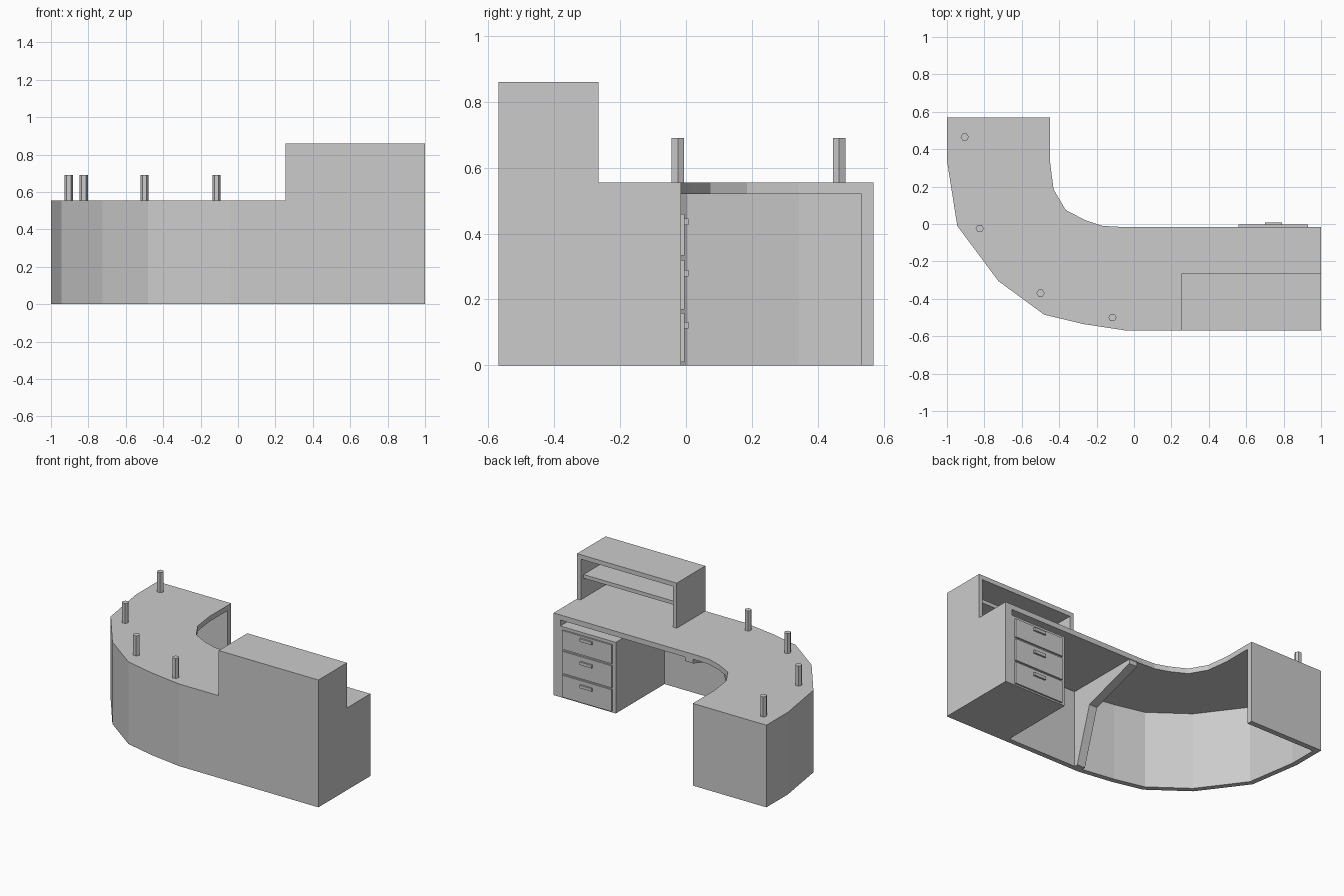
import bpy, bmesh, math
from mathutils import Vector

if "Cube" in bpy.data.objects:
    bpy.data.objects.remove(bpy.data.objects["Cube"])

OUTER = [(-1, .57), (-1, .34), (-.945, -.01), (-.725, -.305), (-.48, -.485),
         (-.27, -.535), (-.04, -.57), (1, -.57)]
INNER = [(1, -.015), (-.08, -.015), (-.17, -.01), (-.26, .02), (-.365, .075),
         (-.43, .185), (-.45, .34), (-.45, .57)]


def prism(name, pts, offset):
    """Extrude a closed 3D polygon along offset."""
    bm = bmesh.new()
    face = bm.faces.new([bm.verts.new(p) for p in pts])
    ext = bmesh.ops.extrude_face_region(bm, geom=[face], use_keep_orig=True)
    verts = [g for g in ext['geom'] if isinstance(g, bmesh.types.BMVert)]
    bmesh.ops.translate(bm, verts=verts, vec=offset)
    bmesh.ops.recalc_face_normals(bm, faces=bm.faces)
    mesh = bpy.data.meshes.new(name)
    bm.to_mesh(mesh)
    bm.free()
    obj = bpy.data.objects.new(name, mesh)
    bpy.context.collection.objects.link(obj)
    return obj


def box(name, x0, x1, y0, y1, z0, z1):
    pts = [(x0, y0, z0), (x1, y0, z0), (x1, y1, z0), (x0, y1, z0)]
    return prism(name, pts, (0, 0, z1 - z0))


def inset(path, d):
    """Offset an open path to its left with mitred corners."""
    p = [Vector(v) for v in path]
    normals = []
    for a, b in zip(p, p[1:]):
        t = (b - a).normalized()
        normals.append(Vector((-t.y, t.x)))
    out = []
    for i, v in enumerate(p):
        a, b = normals[max(i - 1, 0)], normals[min(i, len(normals) - 1)]
        out.append(v + (a + b) * d / (1 + a.dot(b)))
    return [tuple(v) for v in out]


# Curved desktop and the wall under its outer edge
prism("desktop", [(x, y, .52) for x, y in OUTER + INNER], (0, 0, .035))
wall = OUTER + inset(OUTER, .035)[::-1]
prism("outer_wall", [(x, y, 0) for x, y in wall], (0, 0, .52))

# End panels
box("left_end_panel", -.965, -.45, .533, .57, 0, .52)
box("right_end_panel", .95, 1, -.535, -.015, 0, .52)

# Support bracket under the desktop
profile = [(-.535, 0), (-.51, 0), (-.395, .37), (-.02, .49), (-.02, .52), (-.535, .52)]
prism("support_bracket", [(-.04, y, z) for y, z in profile], (.06, 0, 0))

# Drawer pedestal
box("pedestal", .535, .95, -.535, -.015, 0, .48)
for i, (z0, z1) in enumerate([(.01, .158), (.17, .32), (.333, .46)]):
    box(f"drawer_front_{i + 1}", .56, .93, -.015, -.004, z0, z1)
    zh = .122 + i * .157
    box(f"drawer_handle_{i + 1}", .70, .79, -.004, .008, zh - .01, zh + .01)

# Raised hutch, open towards the user
box("hutch_front", .255, 1, -.57, -.54, .555, .83)
box("hutch_top", .255, 1, -.57, -.265, .83, .86)
for name, x in (("left", .255), ("right", .972)):
    box(f"hutch_{name}_side", x, x + .028, -.54, -.265, .555, .83)
box("hutch_shelf", .283, .972, -.54, -.295, .69, .715)

# Hexagonal posts on the counter
for i, (x, y) in enumerate([(-.905, .465), (-.825, -.025), (-.5, -.37), (-.115, -.5)]):
    ring = [(x + .022 * math.cos(k * math.pi / 3), y + .022 * math.sin(k * math.pi / 3), .555)
            for k in range(6)]
    prism(f"post_{i + 1}", ring, (0, 0, .135))
